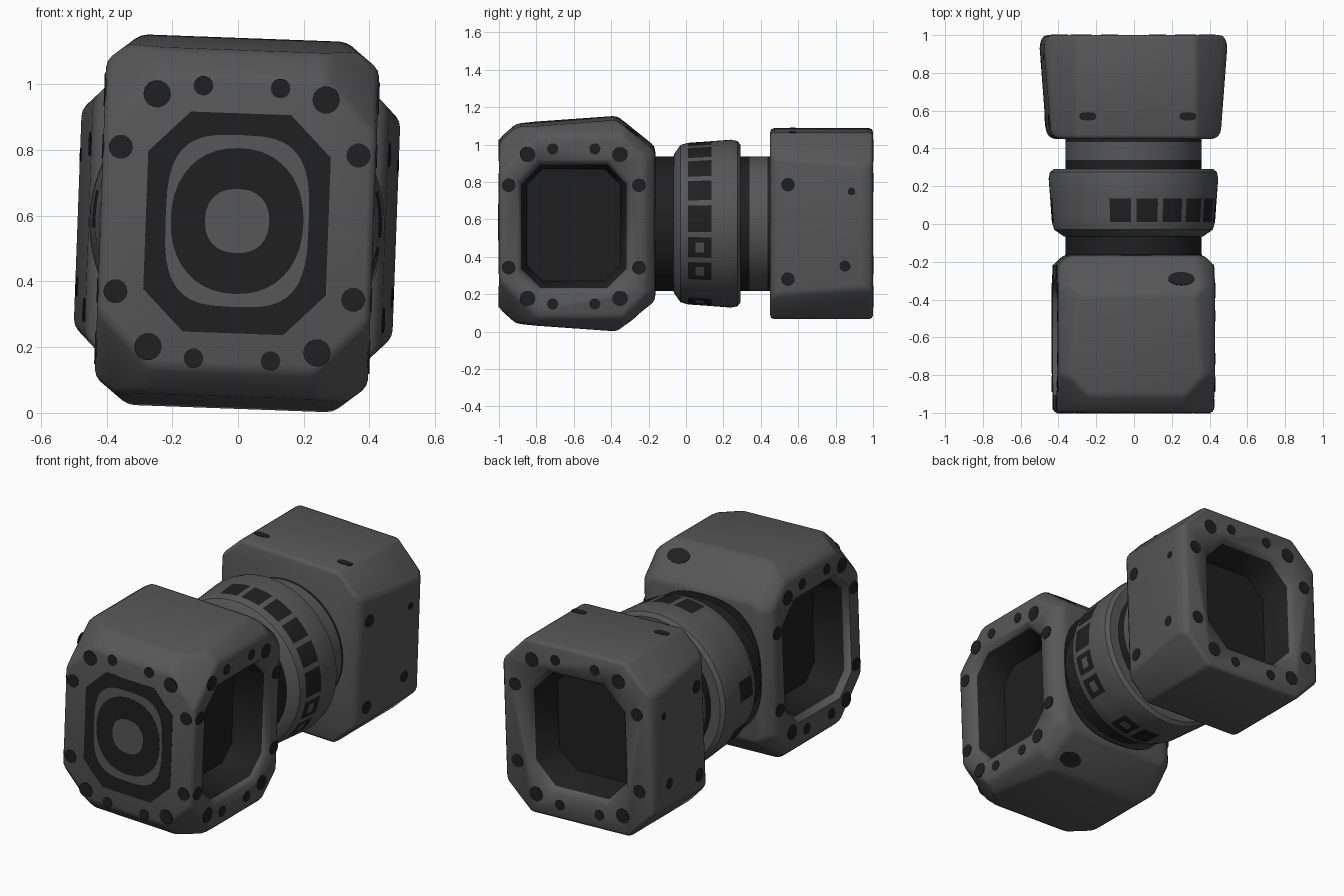
import bpy, bmesh, math, random
from mathutils import Vector, Matrix

if "Cube" in bpy.data.objects:
    bpy.data.objects.remove(bpy.data.objects["Cube"])

random.seed(4)
CENTRE_Z = 0.577


def material(name, v):
    m = bpy.data.materials.new(name)
    m.diffuse_color = (v, v, v, 1)
    m.use_nodes = True
    m.node_tree.nodes["Principled BSDF"].inputs["Base Color"].default_value = m.diffuse_color
    return m


GREY = material("metal grey", 0.095)
DARK = material("dark grey", 0.014)


def add_object(name, bm, mats=(GREY, DARK)):
    bmesh.ops.recalc_face_normals(bm, faces=bm.faces[:])
    me = bpy.data.meshes.new(name)
    bm.to_mesh(me)
    bm.free()
    for m in mats:
        me.materials.append(m)
    ob = bpy.data.objects.new(name, me)
    bpy.context.collection.objects.link(ob)
    return ob


def activate(ob):
    bpy.ops.object.select_all(action='DESELECT')
    ob.select_set(True)
    bpy.context.view_layer.objects.active = ob


def smooth(ob, angle=50):
    activate(ob)
    bpy.ops.object.shade_smooth_by_angle(angle=math.radians(angle))


def cut_block(name, planes, bevel):
    """Convex block: a big cube trimmed by (point, normal) planes."""
    bm = bmesh.new()
    bmesh.ops.create_cube(bm, size=4)
    for co, no in planes:
        bmesh.ops.bisect_plane(bm, geom=bm.verts[:] + bm.edges[:] + bm.faces[:],
                               plane_co=co, plane_no=Vector(no).normalized(), clear_outer=True)
        bmesh.ops.holes_fill(bm, edges=bm.edges[:], sides=0)
    bmesh.ops.remove_doubles(bm, verts=bm.verts[:], dist=0.004)
    ob = add_object(name, bm)
    mod = ob.modifiers.new("soft_edges", 'BEVEL')
    mod.width, mod.segments = bevel, 2
    mod.limit_method, mod.angle_limit = 'ANGLE', math.radians(15)
    activate(ob)
    bpy.ops.object.modifier_apply(modifier=mod.name)
    return ob


def mirrored(planes, axes):
    """Repeat planes on the other side of the given axes."""
    out = list(planes)
    for a in axes:
        for co, no in list(out):
            if abs(no[a]) > 1e-6:
                c, n = list(co), list(no)
                c[a], n[a] = -c[a], -n[a]
                out.append((tuple(c), tuple(n)))
    return out


def octagon(a, b, c):
    return [(a, -b + c), (a, b - c), (a - c, b), (-a + c, b),
            (-a, b - c), (-a, -b + c), (-a + c, -b), (a - c, -b)]


def superellipse(a, b, p=2.0, n=32):
    pts = []
    for i in range(n):
        t = 2 * math.pi * i / n
        c, s = math.cos(t), math.sin(t)
        pts.append((a * math.copysign(abs(c) ** (2 / p), c), b * math.copysign(abs(s) ** (2 / p), s)))
    return pts


def loft(bm, rings, dark_from=99):
    vs = [[bm.verts.new(p) for p in r] for r in rings]
    n = len(vs[0])
    for k in range(len(vs) - 1):
        for i in range(n):
            f = bm.faces.new((vs[k][i], vs[k][(i + 1) % n], vs[k + 1][(i + 1) % n], vs[k + 1][i]))
            f.material_index = int(k >= dark_from)
    bm.faces.new(vs[0])
    bm.faces.new(vs[-1]).material_index = int(len(vs) > dark_from)


def place(pts, o, u, v, d):
    n = u.cross(v)
    return [o + u * x + v * y + n * d for x, y in pts]


def plate(name, pts, o, u, v, mat, top=0.003):
    bm = bmesh.new()
    loft(bm, [place(pts, o, u, v, -0.003), place(pts, o, u, v, top)])
    return add_object(name, bm, (mat,))


def socket(block, o, u, v, a, b, c, depth):
    """Flared octagonal recess with a dark inside."""
    bm = bmesh.new()
    rings = [(0.045, 0.05), (0.025, 0.0), (0.0, -0.03), (-0.03, -depth)]
    loft(bm, [place(octagon(a + g, b + g, c + g * 0.5), o, u, v, d) for g, d in rings], 2)
    cutter = add_object("socket_cutter", bm)
    cutter.hide_render = True
    mod = block.modifiers.new("socket", 'BOOLEAN')
    mod.operation, mod.object, mod.solver = 'DIFFERENCE', cutter, 'EXACT'
    activate(block)
    bpy.ops.object.modifier_apply(modifier=mod.name)
    bpy.data.objects.remove(cutter)


def rivets(name, o, u, v, sx=1.0):
    for x, y, r in ((0.252, 0.385, 0.042), (0.115, 0.415, 0.03), (0.355, 0.22, 0.037)):
        for mx in (-1, 1):
            for my in (-1, 1):
                plate(name, superellipse(r, r, n=14), o + u * (x * sx * mx) + v * (y * my), u, v, DARK)


def lathe(name, profile, rule, n=96):
    """Closed turned part about y; rule(y, segment) gives the colour index."""
    bm = bmesh.new()
    rings = [[bm.verts.new((r * math.cos(2 * math.pi * i / n), y, r * math.sin(2 * math.pi * i / n)))
              for i in range(n)] for y, r in profile]
    for k in range(len(rings) - 1):
        y = (profile[k][0] + profile[k + 1][0]) / 2
        for i in range(n):
            j = (i + 1) % n
            f = bm.faces.new((rings[k][i], rings[k][j], rings[k + 1][j], rings[k + 1][i]))
            f.material_index = rule(y, i)
    bm.faces.new(rings[0])
    bm.faces.new(rings[-1])
    ob = add_object(name, bm)
    smooth(ob, 30)


X, Y, Z = Vector((1, 0, 0)), Vector((0, 1, 0)), Vector((0, 0, 1))

# front block: chamfered on every edge, slightly taller toward the back
front = cut_block("front_block", mirrored([
    ((0.416, 0, 0), (1, 0, 0)),
    ((0, -0.37, 0.566), (0, -0.04, 0.54)),
    ((0, -1, 0.445), (0, -0.08, 0.09)),
    ((0, -0.37, 0.566), (0, 0.164, 0.205)),
    ((0.416, 0, 0.482), (0.084, 0, 0.105)),
    ((0.416, -1, 0.28), (1, -1, 1)),
    ((0.416, -0.165, 0.31), (1, 1, 1)),
    ((0.416, -0.22, 0), (1, 1, 0)),
], (0, 2)) + [((0, -1, 0), (0, -1, 0)), ((0, -0.165, 0), (0, 1, 0))], 0.022)
for s, label in ((1, "right"), (-1, "left")):
    o = Vector((0.416 * s, -0.6, 0))
    socket(front, o, Y * s, Z, 0.28, 0.33, 0.1, 0.2)
    rivets(label + "_rivet", o, Y * s, Z, 0.98)
smooth(front)

# dark seat around the neck on the rear of the front block
plate("neck_seat", superellipse(0.362, 0.385, 2.6, 48), Vector((0, -0.165, 0)), -X, Z, DARK)

# front panel: layered flat plates
o = Vector((0, -1, 0))
rivets("front_rivet", o, X, Z, 1.02)
plate("panel_base", octagon(0.278, 0.335, 0.125), o, X, Z, DARK, 0.0008)
o = Vector((0, -1, 0.007))
plate("panel_ring", superellipse(0.218, 0.262, 3.2, 40), o, X, Z, GREY, 0.002)
plate("panel_disc", superellipse(0.202, 0.222, 2.2, 40), o, X, Z, DARK, 0.0032)
plate("panel_hub", superellipse(0.098, 0.098, 2.3, 24), o, X, Z, GREY, 0.0044)

# back block: flares out toward the back, open at its rear
back = cut_block("back_block", mirrored([
    ((0.45, 0.48, 0), (0.47, -0.037, 0)),
    ((0, 0, 0.5), (0, 0, 1)),
    ((0.485, 0, 0.33), (1, 0, 1)),
    ((0.487, 0.95, 0), (1, 0.44, 0)),
    ((0.45, 0.48, 0), (1, -1, 0)),
], (0, 2)) + [((0, 0.45, 0), (0, -1, 0)), ((0, 1, 0), (0, 1, 0))], 0.022)
o = Vector((0, 1, 0))
socket(back, o, -X, Z, 0.29, 0.325, 0.12, 0.2)
rivets("back_rivet", o, -X, Z, 1.1)
smooth(back)

# worn spots on the block sides
for s in (1, -1):
    u = Vector((0.037 * s, 0.47, 0)).normalized()
    for y, z, r in ((0.545, 0.225, 0.037), (0.545, -0.28, 0.037), (0.885, 0.19, 0.02), (0.85, -0.21, 0.03)):
        p = Vector((s * (0.45 + (y - 0.48) * 0.0787), y, z))
        plate("side_spot", superellipse(r, r, n=12), p, u * s, Z, DARK)
for x in (-0.26, 0.27):
    plate("top_spot", superellipse(0.045, 0.022, 3, 12), Vector((x, 0.57, 0.5)), X, Y, DARK, 0.002)
for s in (1, -1):
    w = Vector((0, 0.205, -0.164 * s)).normalized()
    p = Vector((0.235, -0.29, s * (0.566 - 0.08 * 0.8)))
    plate("shoulder_spot", superellipse(0.07, 0.045, 2, 16), p, X * s, w, DARK)

# neck between the blocks, dark with one grey band
lathe("neck", [(-0.2, 0.36), (-0.05, 0.36), (0.28, 0.36), (0.34, 0.36), (0.435, 0.36), (0.47, 0.36)],
      lambda y, i: 0 if 0.34 < y < 0.435 else 1)

# collar with a band of dark marks, denser on the right side
solid = [random.random() < 0.5 for _ in range(20)]
shown = [random.random() < (0.9 if math.cos((b * 5 + 2) * math.tau / 96) > -0.1 else 0.35) for b in range(20)]


def marks(y, i):
    b, k = divmod(i, 5)
    if not 0.01 < y < 0.135 or k == 4 or not shown[b]:
        return 0
    return int(solid[b] or not 0.05 < y < 0.095 or k in (0, 3))


lathe("collar", [(-0.068, 0.34), (-0.065, 0.37), (-0.03, 0.42), (0.01, 0.432), (0.05, 0.435), (0.095, 0.438),
                 (0.135, 0.441), (0.24, 0.449), (0.275, 0.442), (0.292, 0.42), (0.292, 0.34)], marks)

# whole model leans about two degrees around its long axis
lean = Matrix.Translation((-0.003, 0, CENTRE_Z)) @ Matrix.Rotation(math.radians(2.1), 4, 'Y')
for ob in bpy.context.scene.objects:
    ob.matrix_world = lean
